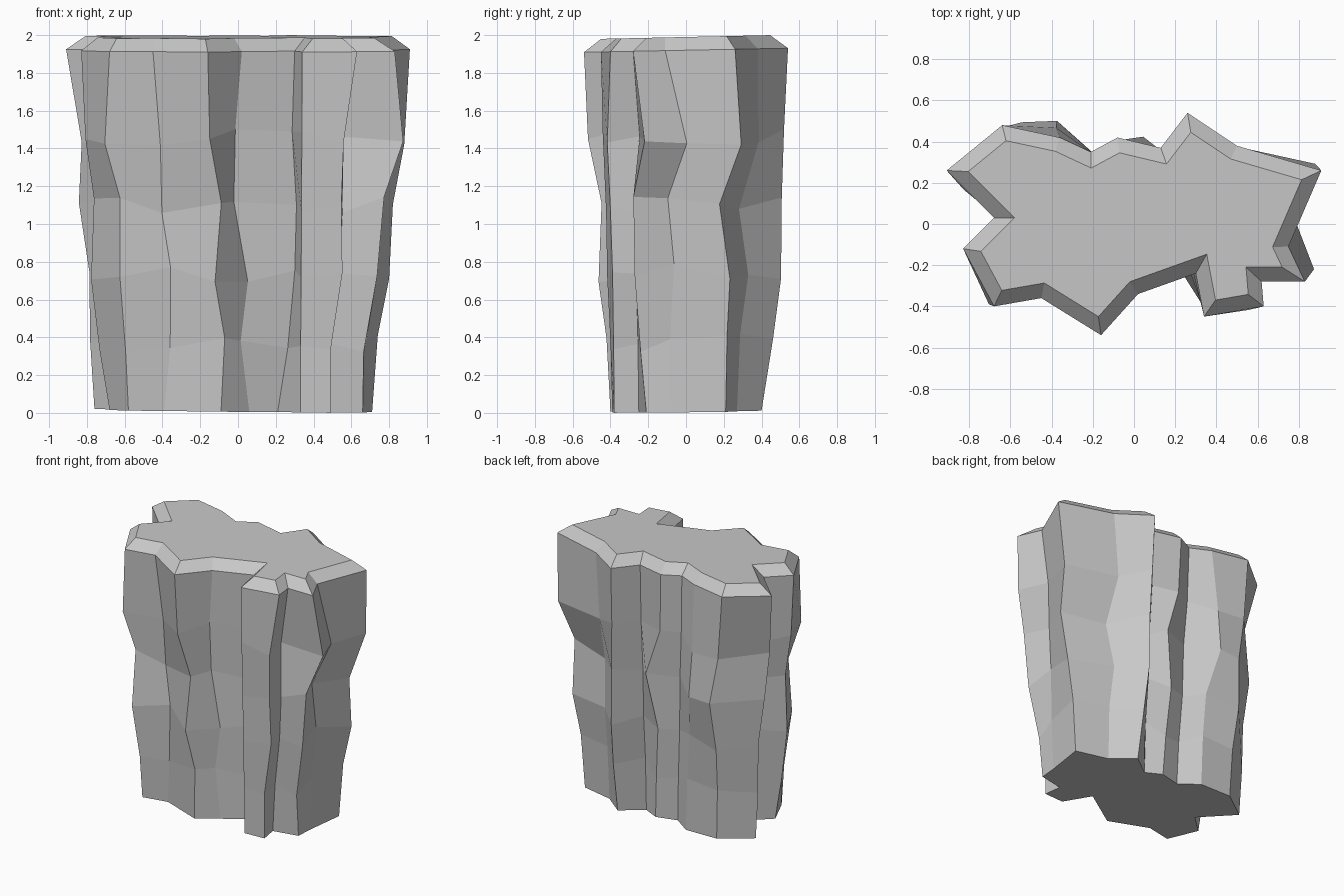
import bpy
import bmesh
import random
from mathutils import Vector

random.seed(4)

default_cube = bpy.data.objects.get("Cube")
if default_cube:
    bpy.data.objects.remove(default_cube, do_unlink=True)


def make_material(name, grey):
    material = bpy.data.materials.new(name)
    material.use_nodes = True
    colour = (grey, grey, grey, 1)
    material.diffuse_color = colour
    shader = material.node_tree.nodes["Principled BSDF"]
    shader.inputs["Base Color"].default_value = colour
    return material


# Jagged plan outlines in hundredths, counter-clockwise from the left tip
RIM = [(-91, 26), (-68, 3), (-83, -12), (-68, -40), (-45, -36), (-16, -54), (2, -34),
       (30, -24), (34, -45), (63, -40), (62, -28), (83, -28), (75, -11), (91, 26),
       (50, 38), (26, 54), (13, 37), (-8, 42), (-21, 35), (-36, 42), (-64, 48)]
BASE = [(-76, 24), (-54, 2), (-68, -11), (-58, -33), (-39, -29), (-9, -40), (6, -30),
        (21, -20), (33, -39), (49, -38), (47, -25), (66, -21), (67, -8), (71, 21),
        (46, 27), (30, 40), (14, 28), (2, 34), (-14, 30), (-28, 40), (-54, 40)]

# Height of each weathered ledge and how far it follows the rim outline
LEDGES = [(1.46, 0.85), (1.1, 0.55), (0.74, 0.45), (0.37, 0.15)]

# Bulges and dents per ledge: outline corner -> sideways shift in hundredths
BUMPS = [
    {0: (6, -9), 3: (-4, 0), 4: (3, 3), 6: (-4, 1), 9: (-5, -2), 10: (-6, 3),
     11: (7, 5), 12: (5, 11), 13: (0, 4), 14: (-3, 2), 19: (-3, 5), 20: (2, 1)},
    {3: (1, 2), 4: (2, 3), 5: (4, 3), 6: (-6, 3), 7: (5, 0), 9: (-2, -1),
     11: (2, -3), 12: (-2, 0), 13: (0, -6), 14: (1, -5), 15: (0, 3),
     17: (8, 4), 19: (-5, 9), 20: (5, 5)},
    {0: (4, 0), 2: (-3, 0), 3: (0, -3), 4: (6, 1), 6: (1, 3), 7: (5, 0),
     11: (0, -3), 12: (0, 3), 14: (-2, 1), 15: (0, 4), 20: (1, 2)},
    {2: (-3, 0), 4: (4, -2), 5: (3, 0), 6: (-4, 1), 7: (4, 0), 9: (-2, 0),
     11: (-2, -2), 15: (0, 4)},
]


def to_plan(outline):
    return [Vector(point) / 100 for point in outline]


def inset(outline, distance):
    """Move every edge of a counter-clockwise outline inwards."""
    result = []
    for i, point in enumerate(outline):
        before = (point - outline[i - 1]).normalized()
        after = (outline[(i + 1) % len(outline)] - point).normalized()
        normal_a = Vector((-before.y, before.x))
        normal_b = Vector((-after.y, after.x))
        mitre = (normal_a + normal_b) / (1 + normal_a.dot(normal_b))
        result.append(point + mitre * distance)
    return result


def add_ring(bm, outline, height):
    return [bm.verts.new((p.x, p.y, height(p))) for p in outline]


def build_rock_column(material):
    bm = bmesh.new()
    rim, base = to_plan(RIM), to_plan(BASE)

    # Chamfered, slightly tilted crown
    rings = [
        add_ring(bm, inset(rim, 0.07), lambda p: 1.99 + 0.022 * p.y),
        add_ring(bm, rim, lambda p: 1.92 + 0.02 * p.y),
    ]

    # Uneven ledges down the sides
    for (height, blend), bumps in zip(LEDGES, BUMPS):
        ledge = [low.lerp(high, blend) for low, high in zip(base, rim)]
        for corner, shift in bumps.items():
            ledge[corner] += Vector(shift) / 100
        rings.append(add_ring(bm, ledge, lambda p: height + random.uniform(-0.05, 0.05)))

    # Foot resting on the ground
    rings.append(add_ring(bm, base, lambda p: 0.01 + 0.012 * p.y - 0.01 * p.x))

    # Skin between rings, then the caps
    for upper, lower in zip(rings, rings[1:]):
        for i in range(len(upper)):
            bm.faces.new((upper[i - 1], lower[i - 1], lower[i], upper[i]))
    bm.faces.new(rings[0])
    bm.faces.new(reversed(rings[-1]))
    bmesh.ops.recalc_face_normals(bm, faces=bm.faces)

    mesh = bpy.data.meshes.new("rock_column")
    bm.to_mesh(mesh)
    bm.free()
    mesh.materials.append(material)
    rock = bpy.data.objects.new("rock_column", mesh)
    bpy.context.collection.objects.link(rock)
    return rock


build_rock_column(make_material("stone_grey", 0.58))
